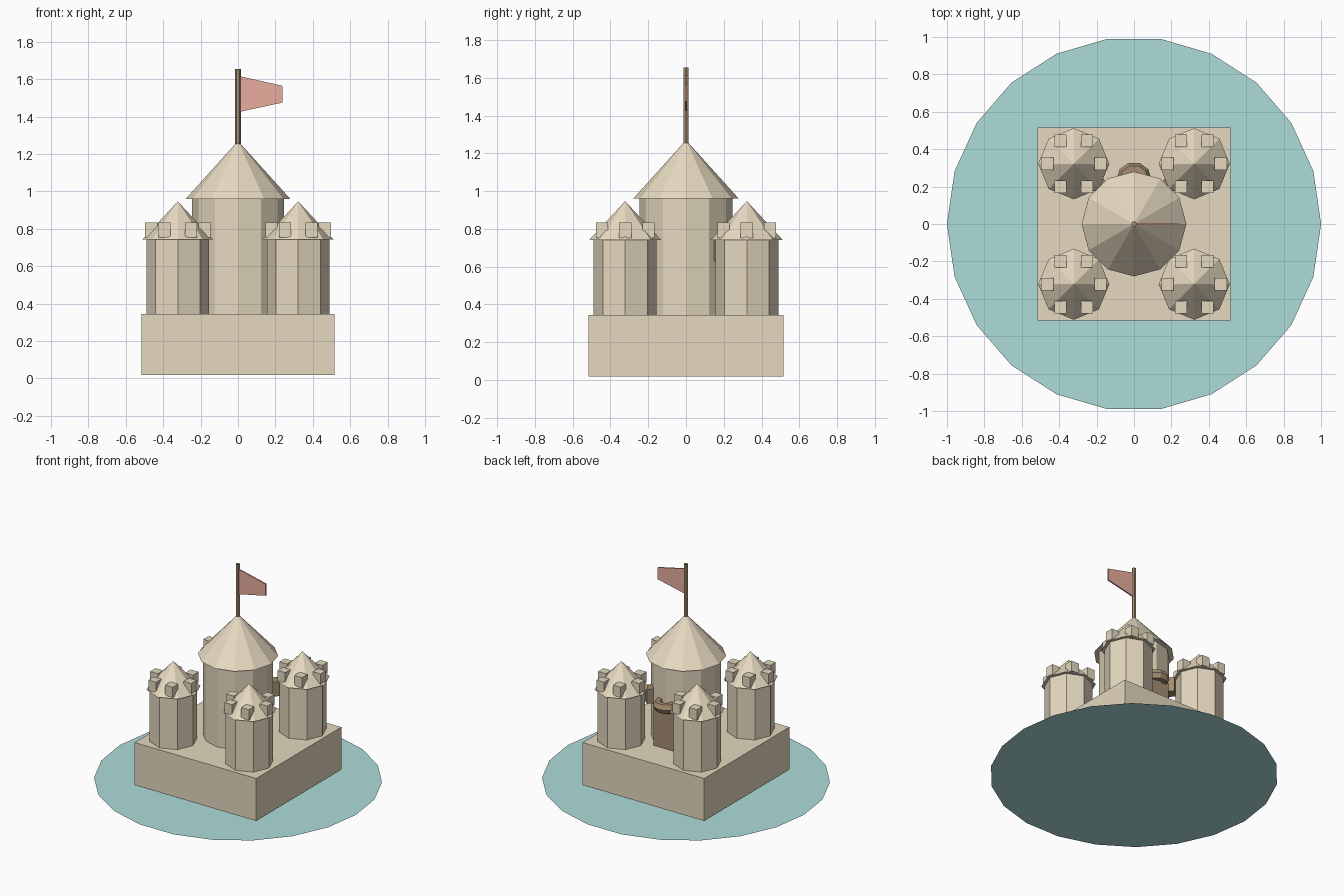
import bpy, bmesh
from math import sin, cos, pi, radians
from mathutils import Matrix, Vector

if "Cube" in bpy.data.objects:
    bpy.data.objects.remove(bpy.data.objects["Cube"])


def material(name, rgb):
    m = bpy.data.materials.new(name)
    m.diffuse_color = (*rgb, 1)
    m.use_nodes = True
    m.node_tree.nodes["Principled BSDF"].inputs["Base Color"].default_value = m.diffuse_color
    return m


SAND = material("sand", (0.78, 0.69, 0.52))
ROOF = material("roof_sand", (0.80, 0.70, 0.53))
WOOD = material("wood", (0.38, 0.27, 0.17))
RED = material("flag_red", (0.80, 0.42, 0.34))
WATER = material("water", (0.42, 0.72, 0.70))


def finish(name, bm, mat):
    mesh = bpy.data.meshes.new(name)
    bmesh.ops.recalc_face_normals(bm, faces=bm.faces)
    bm.to_mesh(mesh)
    bm.free()
    mesh.materials.append(mat)
    ob = bpy.data.objects.new(name, mesh)
    bpy.context.collection.objects.link(ob)
    return ob


def cone(name, sides, r1, r2, x, y, z0, z1, mat):
    bm = bmesh.new()
    bmesh.ops.create_cone(bm, cap_ends=True, segments=sides, radius1=r1, radius2=r2,
                          depth=z1 - z0, matrix=Matrix.Translation((x, y, (z0 + z1) / 2)))
    bmesh.ops.rotate(bm, verts=bm.verts, cent=(x, y, 0), matrix=Matrix.Rotation(pi / 2, 3, 'Z'))
    return finish(name, bm, mat)


def box(name, size, loc, mat, turn=0):
    bm = bmesh.new()
    bmesh.ops.create_cube(bm, size=1, matrix=Matrix.Translation(loc)
                          @ Matrix.Rotation(turn, 4, 'Z') @ Matrix.Diagonal((*size, 1)))
    return finish(name, bm, mat)


# Flat pool of water
bm = bmesh.new()
bm.faces.new([bm.verts.new((cos(2 * pi * i / 22), sin(2 * pi * i / 22), 0)) for i in range(22)])
water = finish("water", bm, WATER)

# Square base and round keep
box("base", (1.03, 1.03, 0.325), (0, 0, 0.1825), SAND)
cone("keep", 12, 0.245, 0.245, 0, 0, 0.34, 0.965, SAND)
cone("keep_roof", 12, 0.28, 0, 0, 0, 0.96, 1.27, ROOF)

# Corner towers with roofs and six battlements each
for sx, side in ((-1, "left"), (1, "right")):
    for sy, end in ((-1, "front"), (1, "back")):
        x, y, tag = 0.322 * sx, 0.322 * sy, f"{end}_{side}"
        cone(f"tower_{tag}", 8, 0.167, 0.167, x, y, 0.34, 0.745, SAND)
        cone(f"tower_roof_{tag}", 8, 0.19, 0, x, y, 0.742, 0.947, ROOF)
        for i in range(6):
            a = i * pi / 3
            box(f"battlement_{tag}_{i + 1}", (0.065, 0.065, 0.08),
                (x + 0.142 * cos(a), y + 0.142 * sin(a), 0.793), SAND)

# Door at the back with a ring above it
box("door", (0.17, 0.08, 0.31), (0, 0.23, 0.495), WOOD)
bm = bmesh.new()
N, M, R, r = 10, 6, 0.06, 0.034
rings = [[bm.verts.new(((R + r * cos(2 * pi * j / M)) * cos(2 * pi * i / N),
                        0.238 + (R + r * cos(2 * pi * j / M)) * sin(2 * pi * i / N),
                        0.665 + r * sin(2 * pi * j / M) * 1.15)) for j in range(M)] for i in range(N)]
for i in range(N):
    for j in range(M):
        a, b = rings[i], rings[(i + 1) % N]
        bm.faces.new((a[j], b[j], b[(j + 1) % M], a[(j + 1) % M]))
finish("door_ring", bm, WOOD)

# Windows on the back of the keep
for sx, side in ((-1, "left"), (1, "right")):
    a = radians(90 - 42 * sx)
    box(f"window_{side}", (0.06, 0.08, 0.11), (0.258 * cos(a), 0.258 * sin(a), 0.685), WOOD, a)

# Flag pole and tapered flag
cone("flag_pole", 6, 0.015, 0.015, 0, 0, 1.22, 1.655, WOOD)
bm = bmesh.new()
outline = [(0.005, 1.425), (0.237, 1.475), (0.237, 1.565), (0.005, 1.617)]
face = bm.faces.new([bm.verts.new((x, -0.005, z)) for x, z in outline])
extruded = bmesh.ops.extrude_face_region(bm, geom=[face])["geom"]
bmesh.ops.translate(bm, vec=Vector((0, 0.01, 0)),
                    verts=[g for g in extruded if isinstance(g, bmesh.types.BMVert)])
finish("flag", bm, RED)
